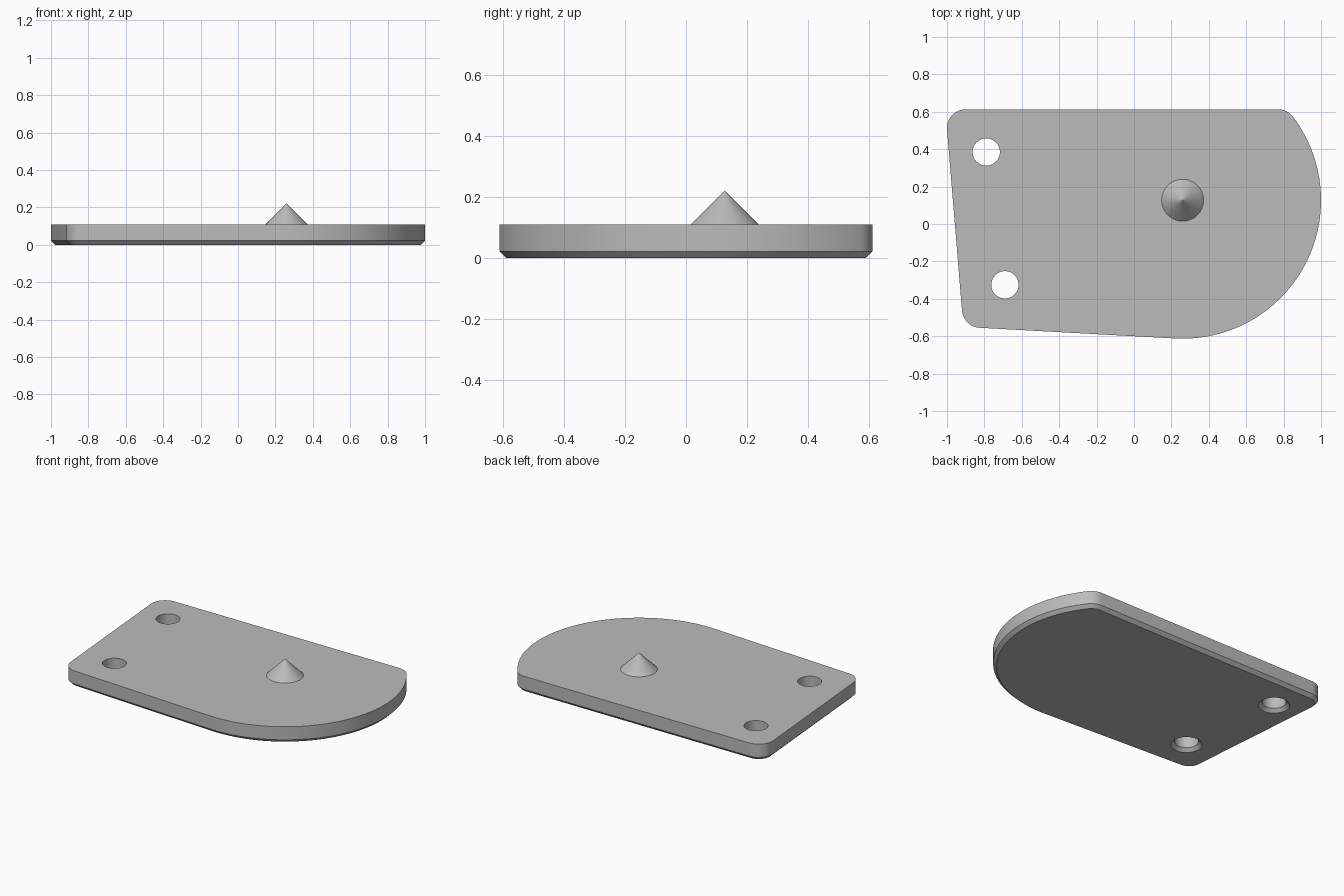
import bpy, bmesh
from math import acos, atan2, cos, sin, pi, hypot

if "Cube" in bpy.data.objects:
    bpy.data.objects.remove(bpy.data.objects["Cube"], do_unlink=True)

grey = bpy.data.materials.new("plain_grey")
grey.use_nodes = True
colour = (0.5, 0.5, 0.5, 1)
grey.diffuse_color = colour
grey.node_tree.nodes["Principled BSDF"].inputs["Base Color"].default_value = colour

THICK, CHAMFER = 0.11, 0.022
NOSE, NOSE_R = (0.26, 0.127), 0.74
FILLET = 0.1
BACK_RIGHT, FRONT_RIGHT = (-0.9, 0.513), (-0.82, -0.455)
HOLES, HOLE_R = [(-0.79, 0.385), (-0.69, -0.325)], 0.073


def make_object(name, bm):
    mesh = bpy.data.meshes.new(name)
    bm.to_mesh(mesh)
    bm.free()
    mesh.materials.append(grey)
    obj = bpy.data.objects.new(name, mesh)
    bpy.context.collection.objects.link(obj)
    return obj


def arc(centre, radius, start, end, steps):
    return [(centre[0] + radius * cos(start + (end - start) * i / steps),
             centre[1] + radius * sin(start + (end - start) * i / steps))
            for i in range(steps + 1)]


def outline(inset):
    """Four tangent arcs: large nose and three corner fillets."""
    reach = NOSE_R - FILLET
    rise = BACK_RIGHT[1] - NOSE[1]
    run = (reach ** 2 - rise ** 2) ** 0.5
    back_left = (NOSE[0] + run, BACK_RIGHT[1])
    join = atan2(rise, run)
    side = pi + atan2(FRONT_RIGHT[0] - BACK_RIGHT[0], BACK_RIGHT[1] - FRONT_RIGHT[1])
    dx, dy = NOSE[0] - FRONT_RIGHT[0], NOSE[1] - FRONT_RIGHT[1]
    front = atan2(dy, dx) - acos(-reach / hypot(dx, dy))
    r = FILLET - inset
    return (arc(NOSE, NOSE_R - inset, front, join, 56)
            + arc(back_left, r, join, pi / 2, 8)[1:]
            + arc(BACK_RIGHT, r, pi / 2, side, 14)
            + arc(FRONT_RIGHT, r, side, front + 2 * pi, 14))


def circle(centre, radius):
    return arc(centre, radius, 0, 2 * pi, 48)[:-1]


# Plate: chamfered outer wall and countersunk hole walls, closed by two caps
bm = bmesh.new()
walls = [(outline(CHAMFER), outline(0))]
walls += [(circle(c, HOLE_R + CHAMFER), circle(c, HOLE_R)) for c in HOLES]
rims = {"bottom": [], "top": []}
for low, full in walls:
    rings = [[bm.verts.new((x, y, z)) for x, y in pts]
             for pts, z in ((low, 0), (full, CHAMFER), (full, THICK))]
    n = len(full)
    for a, b in zip(rings, rings[1:]):
        for i in range(n):
            j = (i + 1) % n
            bm.faces.new((a[i], a[j], b[j], b[i]))
    for key, ring in (("bottom", rings[0]), ("top", rings[-1])):
        rims[key] += [bm.edges.get((ring[i], ring[(i + 1) % n])) for i in range(n)]
for edges in rims.values():
    bmesh.ops.triangle_fill(bm, use_beauty=True, use_dissolve=False, edges=edges)
bmesh.ops.recalc_face_normals(bm, faces=bm.faces)
plate = make_object("base_plate", bm)
bpy.ops.object.select_all(action="DESELECT")
plate.select_set(True)
bpy.context.view_layer.objects.active = plate
bpy.ops.object.shade_smooth_by_angle(angle=pi / 6)

# Pointed centre pin on the top face
bm = bmesh.new()
bmesh.ops.create_cone(bm, cap_ends=False, segments=64, radius1=0.112, radius2=0, depth=0.112)
bmesh.ops.remove_doubles(bm, verts=bm.verts, dist=0.0001)
pin = make_object("centre_pin", bm)
pin.location = (NOSE[0], NOSE[1], THICK + 0.056)
